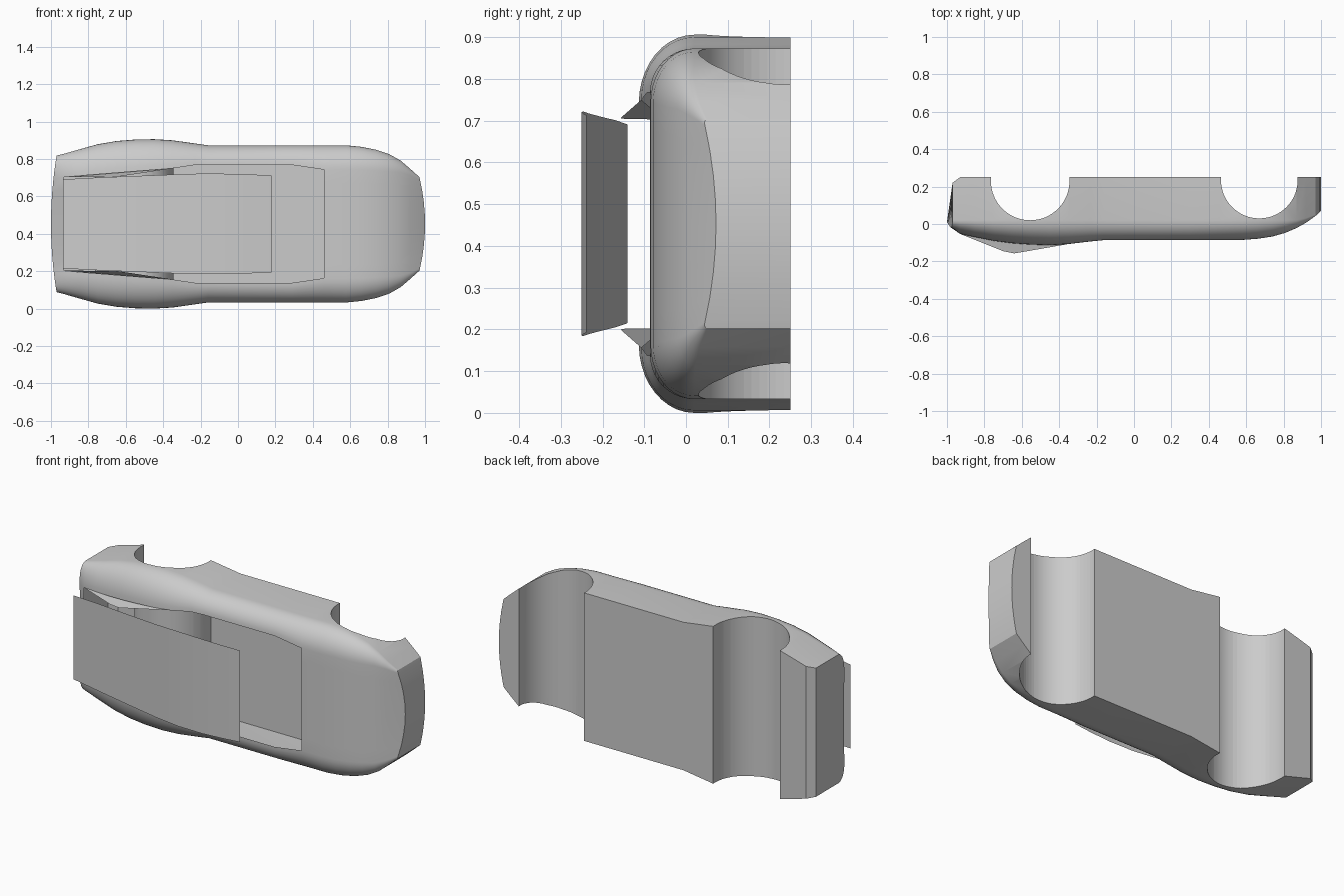
import bpy, bmesh, math

if "Cube" in bpy.data.objects:
    bpy.data.objects.remove(bpy.data.objects["Cube"])

CZ = 0.453  # centre line of the car, which lies on its side with its roof towards -y

# Body stations: x, half width, deck height y, half width of flat deck, shoulder y
ST = [(-0.97, .365, -.040, .24, .02), (-0.93, .375, -.053, .25, .02),
      (-0.85, .398, -.070, .257, .02), (-0.75, .426, -.090, .265, .02),
      (-0.65, .443, -.103, .273, .02), (-0.55, .451, -.110, .281, .02),
      (-0.45, .453, -.113, .289, .02), (-0.35, .447, -.107, .297, .02),
      (-0.23, .430, -.093, .315, .02), (-0.16, .420, -.086, .315, .02),
      (0.29, .420, -.086, .315, .02), (0.46, .420, -.086, .29, .02),
      (0.58, .420, -.085, .29, .02), (0.66, .412, -.079, .29, .02),
      (0.74, .396, -.067, .285, .02), (0.81, .372, -.047, .28, .02),
      (0.87, .338, -.021, .275, .022), (0.92, .295, .007, .26, .032),
      (0.97, .250, .042, .235, .05)]
DECK = [(-1.0, .012)] + [(r[0], r[2]) for r in ST] + [(1.0, .072)]


def lerp(table, x):
    for (x0, a), (x1, b) in zip(table, table[1:]):
        if x <= x1:
            return a + (b - a) * (x - x0) / (x1 - x0)
    return table[-1][1]


def make_object(name, bm, angle=30):
    me = bpy.data.meshes.new(name)
    bm.to_mesh(me)
    bm.free()
    ob = bpy.data.objects.new(name, me)
    bpy.context.collection.objects.link(ob)
    select(ob)
    bpy.ops.object.shade_smooth_by_angle(angle=math.radians(angle))
    return ob


def select(ob):
    bpy.ops.object.select_all(action='DESELECT')
    ob.select_set(True)
    bpy.context.view_layer.objects.active = ob


# Body: lofted closed hull with bowed nose and tail
bm = bmesh.new()
rings = []
for i, (x, w, t, zf, ys) in enumerate(ST):
    bow = -.03 if i == 0 else .03 if i == len(ST) - 1 else 0
    base = .22 if i == 0 else .25
    corner = [(zf + (w - zf) * math.cos(a), math.sin(a))
              for a in (math.pi / 2 * k / 10 for k in range(11))]
    half = corner + [(zf * (1 - k / 4), 1) for k in range(1, 4)]
    across = [(-z, s) for z, s in half] + [(0, 1)] + [(z, s) for z, s in reversed(half)]
    top, bot = [], []
    for z, s in across:
        dx = bow * (1 - (z / w) ** 2)
        y = ys + (lerp(DECK, x + dx) - ys) * s
        top.append(bm.verts.new((x + dx, y, CZ + z)))
        bot.append(bm.verts.new((x + (dx if i else 0), base, CZ + z)))
    rings.append((top, bot))
for (t0, b0), (t1, b1) in zip(rings, rings[1:]):
    r0, r1 = t0 + b0[::-1], t1 + b1[::-1]
    for j in range(len(r0)):
        k = (j + 1) % len(r0)
        bm.faces.new((r0[j], r0[k], r1[k], r1[j]))
for t, b in (rings[0], rings[-1]):
    for j in range(len(t) - 1):
        bm.faces.new((t[j], t[j + 1], b[j + 1], b[j]))
bmesh.ops.recalc_face_normals(bm, faces=bm.faces)
body = make_object("car_body", bm)

# Wheel tunnels cut right through the hull
for x, y, r in ((-.555, .23, .21), (.67, .235, .205)):
    bpy.ops.mesh.primitive_cylinder_add(vertices=64, radius=r, depth=1.4, location=(x, y, CZ))
    cutter = bpy.context.object
    cutter.name = "wheel_cutter"
    cutter.hide_render = True
    select(body)
    mod = body.modifiers.new("wheel_tunnel", 'BOOLEAN')
    mod.operation, mod.solver, mod.object = 'DIFFERENCE', 'EXACT', cutter
    bpy.ops.object.modifier_apply(modifier=mod.name)
    bpy.data.objects.remove(cutter)

# Cabin opening: remove the flat deck so the hull becomes an open shell
bm = bmesh.new()
bm.from_mesh(body.data)
bm.normal_update()
flat = [(r[0], r[3]) for r in ST]
gone = []
for f in bm.faces:
    c = f.calc_center_median()
    if -.93 < c.x < .46 and f.normal.y < -.5 and abs(c.z - CZ) < lerp(flat, c.x) - .004:
        gone.append(f)
bmesh.ops.delete(bm, geom=gone, context='FACES')
bm.to_mesh(body.data)
bm.free()
select(body)
bpy.ops.object.shade_smooth_by_angle(angle=math.radians(30))

# Roof: thin floating sheet (x, y, half width)
ROOF = [(-.935, -.14, .238), (-.75, -.169, .248), (-.55, -.202, .256), (-.35, -.232, .264),
        (-.2, -.246, .269), (-.05, -.25, .268), (.07, -.246, .264), (.18, -.238, .26)]
bm = bmesh.new()
rows = [[bm.verts.new((x, y, CZ + s * h)) for s in (-1, 1)] for x, y, h in ROOF]
for a, b in zip(rows, rows[1:]):
    bm.faces.new((a[0], b[0], b[1], a[1]))
make_object("roof", bm)

# Rear pillar fins rising from the deck edge
for name, s in (("left_fin", -1), ("right_fin", 1)):
    bm = bmesh.new()
    pts = [(-.93, -.053, .25), (-.70, -.145, .251), (-.64, -.157, .253),
           (-.58, -.147, .262), (-.35, -.107, .297)]
    bm.faces.new([bm.verts.new((x, y, CZ + s * z)) for x, y, z in pts])
    bmesh.ops.triangulate(bm, faces=bm.faces[:])
    make_object(name, bm)
